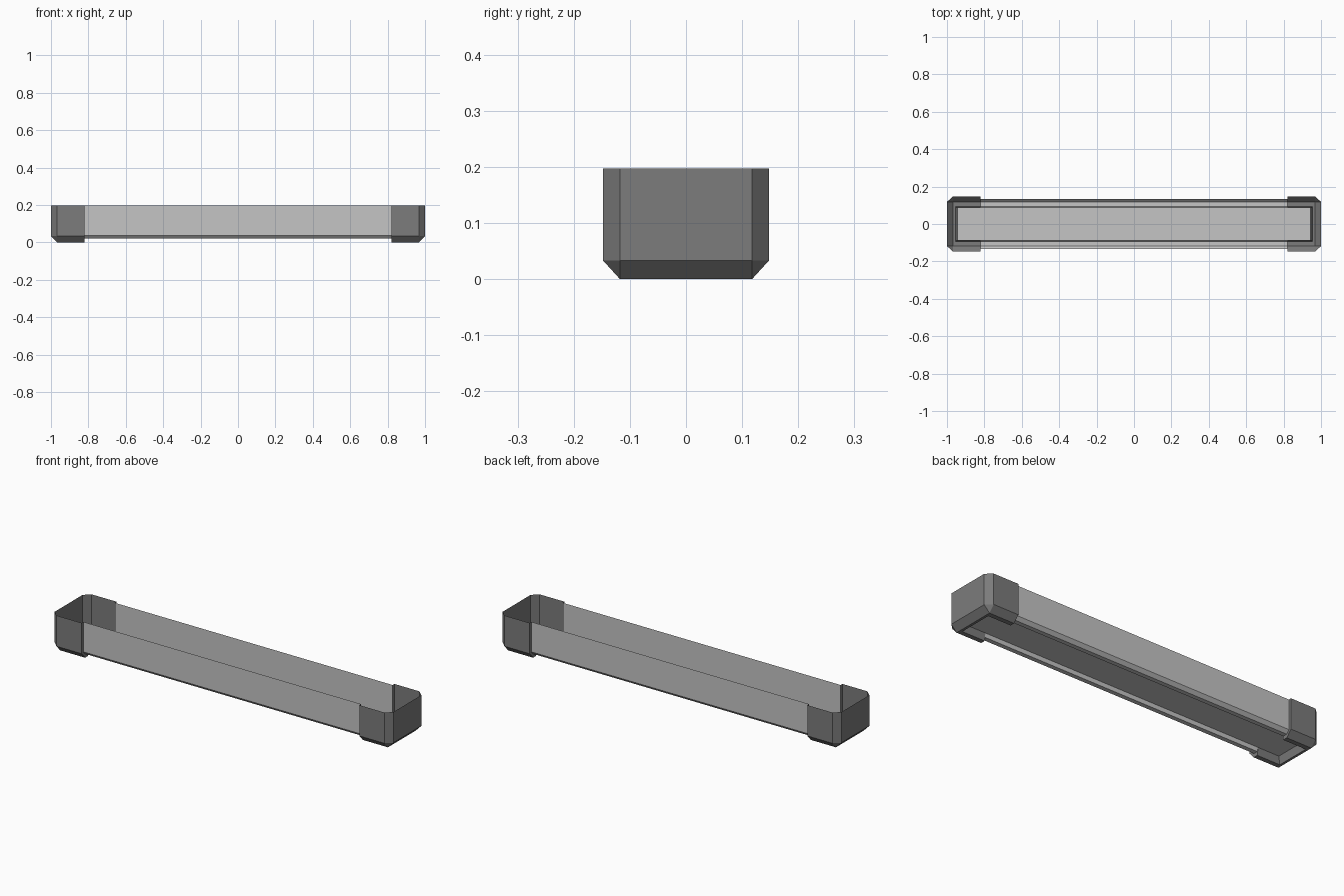
import bpy, bmesh
from mathutils import Vector

if "Cube" in bpy.data.objects:
    bpy.data.objects.remove(bpy.data.objects["Cube"])


def material(name, v):
    m = bpy.data.materials.new(name)
    m.diffuse_color = (v, v, v, 1)
    m.use_nodes = True
    m.node_tree.nodes["Principled BSDF"].inputs["Base Color"].default_value = m.diffuse_color
    return m


light = material("light grey", 0.56)
dark = material("dark grey", 0.20)

TOP, END = 0.197, 0.82


def strips(name, bands, mat, outward):
    """Skin quads between successive rows of points; the sheet's outermost face looks outward."""
    bm = bmesh.new()
    for rows in bands:
        for a, b in zip(rows, rows[1:]):
            for i in range(len(a) - 1):
                pts = (a[i], a[i + 1], b[i + 1], b[i])
                bm.faces.new([bm.verts.new(p) for p in pts])
    bmesh.ops.remove_doubles(bm, verts=bm.verts, dist=1e-5)
    bmesh.ops.dissolve_degenerate(bm, edges=bm.edges, dist=1e-5)
    bmesh.ops.recalc_face_normals(bm, faces=bm.faces)
    bm.normal_update()
    d = Vector(outward)
    far = max(bm.faces, key=lambda f: f.calc_center_median().dot(d))
    if far.normal.dot(d) < 0:
        bmesh.ops.reverse_faces(bm, faces=bm.faces)
    me = bpy.data.meshes.new(name)
    bm.to_mesh(me)
    bm.free()
    me.materials.append(mat)
    ob = bpy.data.objects.new(name, me)
    bpy.context.collection.objects.link(ob)


# cross-sections (y, z) from the rim down and under to the floor recess
wall = [(0.133, TOP), (0.133, 0.037), (0.117, 0.02), (0.093, 0.02), (0.088, 0.04)]
cap_edge = [(0.148, TOP), (0.148, 0.033), (0.118, 0), (0.093, 0), (0.088, 0.04)]


def ring(s, x0, y0, x1, y1, z):
    """U-shaped plan outline with chamfered corners."""
    half = [(END, y0), (x0, y0), (x1, y1)]
    return [(s * x, -y, z) for x, y in half] + [(s * x, y, z) for x, y in reversed(half)]


# end caps with chamfered corners and base, plus the lip stepping in to the walls
for side, s in (("left", -1), ("right", 1)):
    body = [ring(s, 0.968, 0.148, 1.0, 0.118, TOP),
            ring(s, 0.968, 0.148, 1.0, 0.118, 0.033),
            ring(s, 0.968, 0.118, 0.968, 0.118, 0),
            ring(s, 0.955, 0.093, 0.955, 0.093, 0),
            ring(s, 0.945, 0.088, 0.945, 0.088, 0.04)]
    lips = [[[(s * END, t * y, z) for y, z in prof] for prof in (cap_edge, wall)]
            for t in (-1, 1)]
    strips(side + "_end_cap", [body] + lips, dark, (s, 0, 0))

# long side walls
for side, t in (("front", -1), ("back", 1)):
    rows = [[(x, t * y, z) for y, z in wall] for x in (-END, END)]
    strips(side + "_wall", [rows], light, (0, t, 0))

# raised floor panel
strips("floor", [[[(x, y, 0.04) for x in (-0.945, 0.945)] for y in (-0.088, 0.088)]],
       light, (0, 0, -1))
